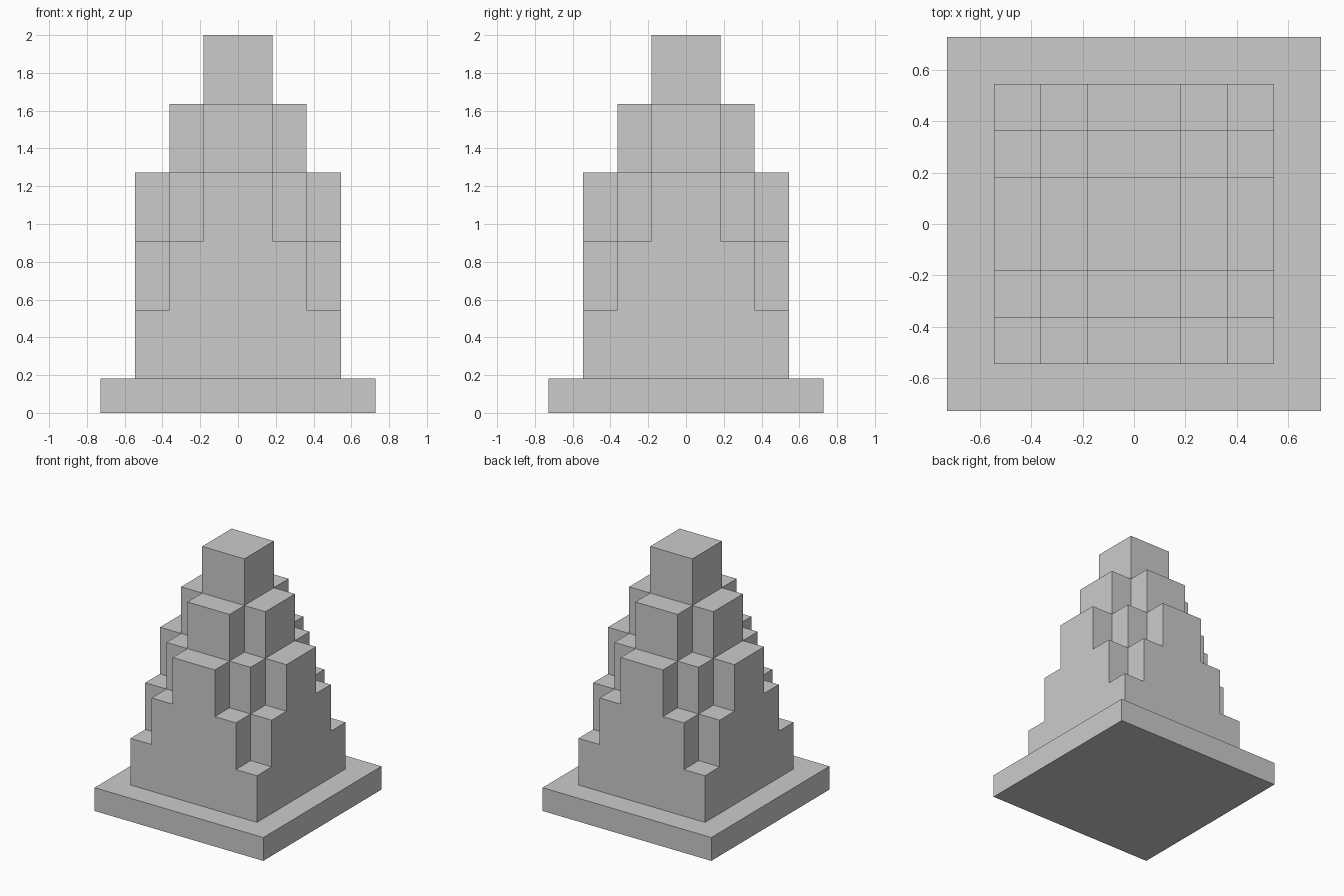
import bpy, bmesh, math
from mathutils import Vector

if "Cube" in bpy.data.objects:
    bpy.data.objects.remove(bpy.data.objects["Cube"])

U = 2 / 11                       # module: the whole model is 11 units tall
EDGES = [-3, -2, -1, 1, 2, 3]    # cell boundaries of the tower in x and y


def finish(name, bm):
    bmesh.ops.recalc_face_normals(bm, faces=bm.faces)
    mesh = bpy.data.meshes.new(name)
    bm.to_mesh(mesh)
    bm.free()
    obj = bpy.data.objects.new(name, mesh)
    bpy.context.collection.objects.link(obj)
    return obj


# Square plinth
bm = bmesh.new()
bmesh.ops.create_cube(bm, size=1)
bmesh.ops.scale(bm, vec=(8 * U, 8 * U, U), verts=bm.verts)
bmesh.ops.translate(bm, vec=(0, 0, U / 2), verts=bm.verts)
finish("plinth", bm)


# Stepped tower: each column drops two units per cell away from the centre
def solid(i, j, k):
    return abs(i) <= 2 and abs(j) <= 2 and 0 <= k < 5 - abs(i) - abs(j)


def corner(a, b, c):
    return Vector((EDGES[a + 2], EDGES[b + 2], 1 + 2 * c)) * U


bm = bmesh.new()
for i in range(-2, 3):
    for j in range(-2, 3):
        for k in range(5):
            if not solid(i, j, k):
                continue
            # Only the outward-facing sides of each block
            for axis in range(3):
                for side in (0, 1):
                    near = [i, j, k]
                    near[axis] += 2 * side - 1
                    if solid(*near):
                        continue
                    quad = []
                    for s, t in ((0, 0), (1, 0), (1, 1), (0, 1)):
                        p = [i, j, k]
                        p[axis] += side
                        p[(axis + 1) % 3] += s
                        p[(axis + 2) % 3] += t
                        quad.append(bm.verts.new(corner(*p)))
                    bm.faces.new(quad)

# Weld the blocks and merge flush faces into clean flat walls
bmesh.ops.remove_doubles(bm, verts=bm.verts, dist=0.0001)
bmesh.ops.recalc_face_normals(bm, faces=bm.faces)
bmesh.ops.dissolve_limit(bm, angle_limit=math.radians(1), verts=bm.verts, edges=bm.edges)
finish("stepped_tower", bm)
